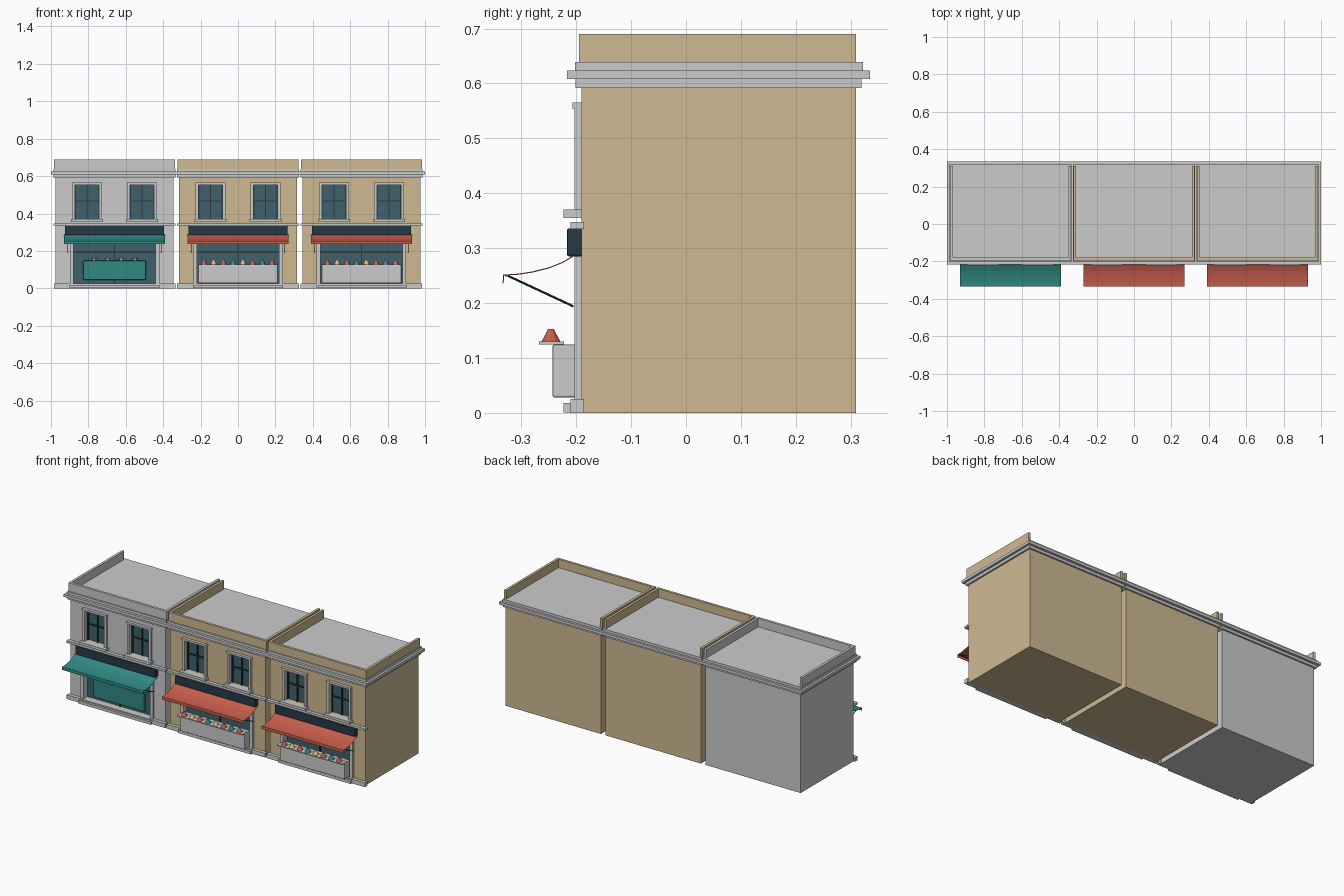
import bpy, bmesh, math
from mathutils import Vector

if "Cube" in bpy.data.objects:
    bpy.data.objects.remove(bpy.data.objects["Cube"])


def mat(name, r, g, b):
    m = bpy.data.materials.new(name)
    m.diffuse_color = (r, g, b, 1)
    m.use_nodes = True
    m.node_tree.nodes["Principled BSDF"].inputs["Base Color"].default_value = m.diffuse_color
    return m


STONE = mat("sandstone", 0.62, 0.49, 0.29)
GLASS = mat("glass", 0.05, 0.12, 0.15)
NAVY = mat("navy", 0.02, 0.04, 0.06)
TEAL = mat("teal", 0.03, 0.25, 0.23)
RED = mat("red", 0.57, 0.11, 0.07)
YELLOW = mat("yellow", 0.75, 0.5, 0.2)


def finish(name, bm, m=None):
    bmesh.ops.recalc_face_normals(bm, faces=bm.faces)
    me = bpy.data.meshes.new(name)
    bm.to_mesh(me)
    bm.free()
    o = bpy.data.objects.new(name, me)
    bpy.context.collection.objects.link(o)
    if m:
        me.materials.append(m)
    return o


def add_box(bm, x, y, z):
    """x, y, z are (min, max) pairs."""
    vs = bmesh.ops.create_cube(bm, size=1)["verts"]
    for v in vs:
        v.co = Vector(a[0] if c < 0 else a[1] for c, a in zip(v.co, (x, y, z)))


def boxes(name, items, m=None, bevel=0):
    bm = bmesh.new()
    for it in items:
        add_box(bm, *it)
    o = finish(name, bm, m)
    if bevel:
        b = o.modifiers.new("bevel", "BEVEL")
        b.width, b.segments = bevel, 2
    return o


def span(c, h):
    return (c - h, c + h)


def rod(bm, a, b, r):
    a, b = Vector(a), Vector(b)
    d = b - a
    vs = bmesh.ops.create_cone(bm, cap_ends=True, segments=8, radius1=r, radius2=r, depth=d.length)["verts"]
    bmesh.ops.rotate(bm, verts=vs, matrix=Vector((0, 0, 1)).rotation_difference(d).to_matrix())
    bmesh.ops.translate(bm, verts=vs, vec=(a + b) / 2)


def awning(n, cx, m):
    # curved canvas with a hanging front valance
    prof = [(-0.205, 0.287), (-0.225, 0.275), (-0.25, 0.265), (-0.28, 0.2575),
            (-0.31, 0.253), (-0.333, 0.252), (-0.334, 0.236)]
    bm = bmesh.new()
    rows = [[bm.verts.new((cx + s * 0.27, y, z)) for s in (-1, 1)] for y, z in prof]
    for a, b in zip(rows, rows[1:]):
        bm.faces.new((a[0], a[1], b[1], b[0]))
    o = finish(n + "awning_canvas", bm, m)
    o.modifiers.new("thickness", "SOLIDIFY").thickness = 0.002
    # diagonal support arms and front rail
    bm = bmesh.new()
    for s in (-1, 1):
        rod(bm, (cx + s * 0.25, -0.325, 0.25), (cx + s * 0.25, -0.205, 0.194), 0.002)
    rod(bm, (cx - 0.265, -0.328, 0.25), (cx + 0.265, -0.328, 0.25), 0.002)
    finish(n + "awning_arms", bm, NAVY)


def spice_stall(n, cx):
    boxes(n + "stall", [(span(cx, 0.213), (-0.243, -0.19), (0.028, 0.125))], bevel=0.004)
    boxes(n + "stall_shelf", [(span(cx, 0.215), (-0.268, -0.222), (0.125, 0.13))])
    # cone heaps on the shelf
    for i, m in enumerate((RED, YELLOW, RED, TEAL, YELLOW, RED, TEAL, RED)):
        bm = bmesh.new()
        vs = bmesh.ops.create_cone(bm, cap_ends=True, segments=12, radius1=0.017, radius2=0.005, depth=0.023)["verts"]
        bmesh.ops.translate(bm, verts=vs, vec=(cx + (i - 3.5) * 0.052, -0.246, 0.1415))
        finish(f"{n}heap_{i}", bm, m)


def food_counter(n, cx):
    # counter seen through the shop front, with small bowls on top
    boxes(n + "counter", [(span(cx, 0.168), (-0.186, -0.165), (0.045, 0.148))], TEAL, 0.005)
    bm = bmesh.new()
    for i in range(4):
        vs = bmesh.ops.create_cone(bm, cap_ends=True, segments=12, radius1=0.008, radius2=0.013, depth=0.014)["verts"]
        bmesh.ops.translate(bm, verts=vs, vec=(cx + (i - 1.5) * 0.073, -0.18, 0.155))
    finish(n + "bowls", bm)


def shop(n, cx, wall, colour, stall):
    wins = [cx - 0.147, cx + 0.147]
    # body with recessed window and shop openings
    body = boxes(n + "body", [(span(cx, 0.315), (-0.19, 0.31), (0, 0.6))], wall)
    cut = boxes(n + "cutter", [(span(w, 0.066), (-0.25, -0.16), (0.37, 0.553)) for w in wins]
                + [(span(cx, 0.22), (-0.25, -0.155), (0.025, 0.285))])
    cut.hide_render = True
    mod = body.modifiers.new("openings", "BOOLEAN")
    mod.operation, mod.solver, mod.object = "DIFFERENCE", "EXACT", cut
    bpy.context.view_layer.objects.active = body
    bpy.ops.object.modifier_apply(modifier=mod.name)
    bpy.data.objects.remove(cut)

    # roof cornice in three steps
    boxes(n + "cornice", [(span(cx, 0.326), (-0.201, 0.32), (0.592, 0.609)),
                          (span(cx, 0.34), (-0.217, 0.335), (0.608, 0.624)),
                          (span(cx, 0.327), (-0.202, 0.322), (0.623, 0.639))])
    # parapet on the front and both sides
    boxes(n + "parapet", [(span(cx, 0.324), (-0.195, -0.18), (0.635, 0.69))]
          + [(span(cx + s * 0.3165, 0.0075), (-0.18, 0.31), (0.635, 0.69)) for s in (-1, 1)], wall)
    # string course, plinth and front step
    boxes(n + "string_course", [(span(cx, 0.327), (-0.21, -0.186), (0.335, 0.348))])
    boxes(n + "plinth", [(span(cx, 0.325), (-0.21, -0.186), (0, 0.025))])
    boxes(n + "front_step", [(span(cx, 0.24), (-0.223, -0.2), (0.001, 0.018))])

    # window surrounds, panes and bars
    trim, pane, bars = [], [], []
    for w in wins:
        trim += [(span(w + s * 0.072, 0.007), (-0.203, -0.185), (0.37, 0.555)) for s in (-1, 1)]
        trim += [(span(w, 0.081), (-0.207, -0.185), (0.553, 0.565)),
                 (span(w, 0.086), (-0.223, -0.185), (0.355, 0.37))]
        pane.append((span(w, 0.067), (-0.168, -0.158), (0.369, 0.554)))
        bars += [(span(w, 0.003), (-0.176, -0.166), (0.37, 0.553)),
                 (span(w, 0.066), (-0.175, -0.166), (0.463, 0.469))]
        bars += [(span(w + s * 0.063, 0.003), (-0.176, -0.166), (0.37, 0.553)) for s in (-1, 1)]
    boxes(n + "window_surrounds", trim)
    boxes(n + "window_panes", pane, GLASS)
    boxes(n + "window_bars", bars, NAVY)

    # shop front glazing, bars and pilasters
    boxes(n + "shop_glass", [(span(cx, 0.221), (-0.165, -0.153), (0.024, 0.286))], GLASS)
    boxes(n + "shop_bars", [(span(cx, 0.003), (-0.172, -0.163), (0.025, 0.285)),
                            (span(cx, 0.22), (-0.171, -0.163), (0.19, 0.196))], NAVY)
    boxes(n + "pilasters", [(span(cx + s * 0.229, 0.01), (-0.203, -0.185), (0.025, 0.288)) for s in (-1, 1)])
    boxes(n + "sign_board", [(span(cx, 0.265), (-0.217, -0.188), (0.285, 0.336))], NAVY, 0.004)
    awning(n, cx, colour)
    (spice_stall if stall else food_counter)(n, cx)


shop("left_", -0.66, None, TEAL, False)
shop("middle_", 0.0, STONE, RED, True)
shop("right_", 0.66, STONE, RED, True)
